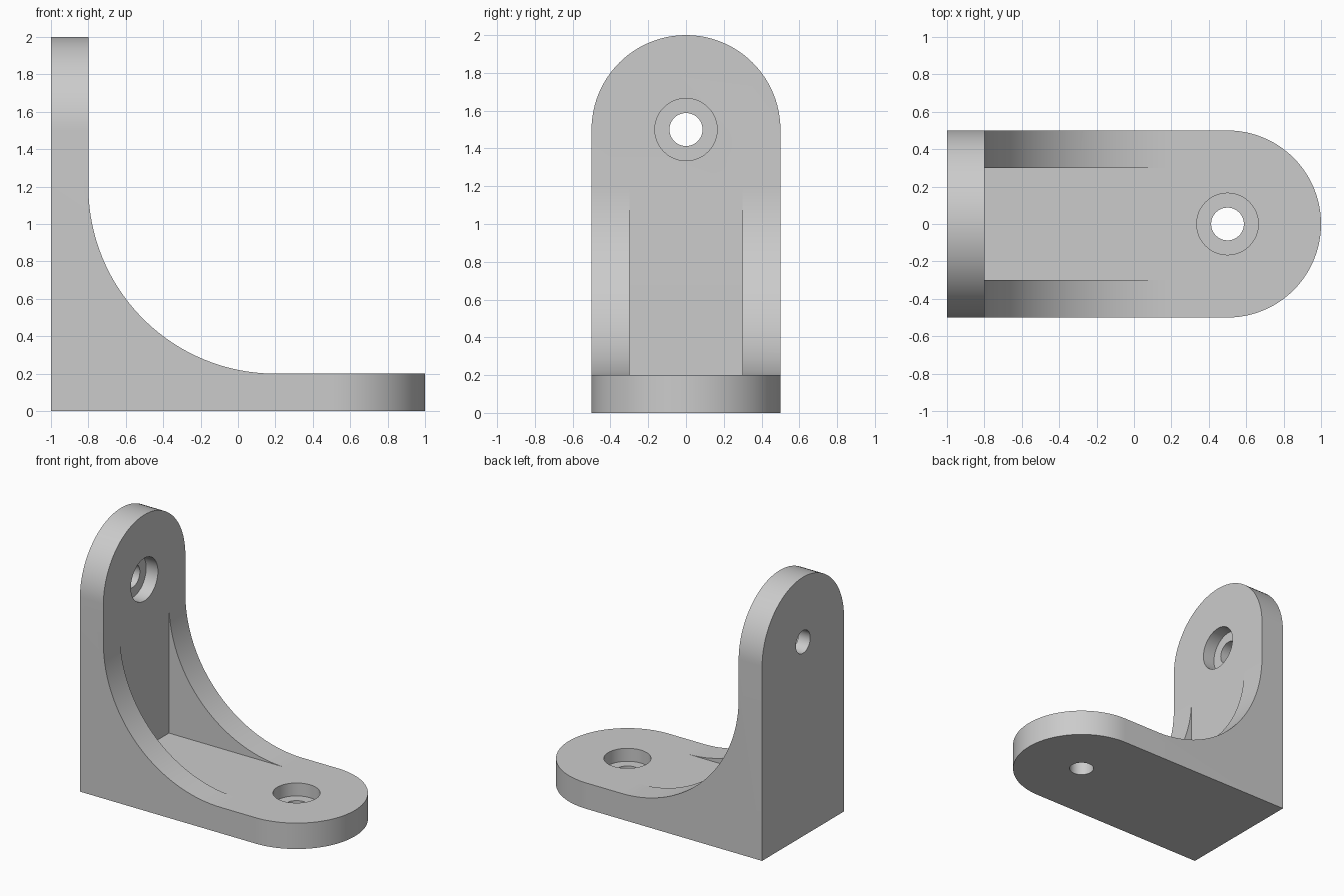
import bpy
import bmesh
from math import sin, cos, pi
from mathutils import Vector

if "Cube" in bpy.data.objects:
    bpy.data.objects.remove(bpy.data.objects["Cube"])


def prism(name, points, depth):
    """Extrude a closed loop of 3D points along the depth vector."""
    bm = bmesh.new()
    face = bm.faces.new([bm.verts.new(p) for p in points])
    ext = bmesh.ops.extrude_face_region(bm, geom=[face])
    verts = [v for v in ext["geom"] if isinstance(v, bmesh.types.BMVert)]
    bmesh.ops.translate(bm, verts=verts, vec=Vector(depth))
    bmesh.ops.recalc_face_normals(bm, faces=bm.faces)
    mesh = bpy.data.meshes.new(name)
    bm.to_mesh(mesh)
    bm.free()
    obj = bpy.data.objects.new(name, mesh)
    bpy.context.collection.objects.link(obj)
    return obj


def arc(cx, cy, r, a0, a1, n):
    return [(cx + r * cos(a0 + (a1 - a0) * i / n), cy + r * sin(a0 + (a1 - a0) * i / n))
            for i in range(n + 1)]


def boolean(target, cutter, operation):
    mod = target.modifiers.new(operation, 'BOOLEAN')
    mod.operation = operation
    mod.solver = 'EXACT'
    mod.object = cutter
    bpy.context.view_layer.objects.active = target
    bpy.ops.object.modifier_apply(modifier=mod.name)
    bpy.data.objects.remove(cutter, do_unlink=True)


# Side profile: L shape with a large concave fillet
profile = [(-1, 0), (1, 0), (1, 0.2)] + arc(0.2, 1.2, 1.0, -pi / 2, -pi, 48) + [(-0.8, 2), (-1, 2)]
bracket = prism("corner_bracket", [(x, -0.6, z) for x, z in profile], (0, 1.2, 0))

# Round the free ends of both plates
base_end = [(-1.5, -0.5)] + arc(0.5, 0, 0.5, -pi / 2, pi / 2, 48) + [(-1.5, 0.5)]
boolean(bracket, prism("base_outline", [(x, y, -0.5) for x, y in base_end], (0, 0, 3)), 'INTERSECT')
wall_end = [(0.5, -0.5)] + arc(0, 1.5, 0.5, 0, pi, 48) + [(-0.5, -0.5)]
boolean(bracket, prism("wall_outline", [(-1.5, y, z) for y, z in wall_end], (3, 0, 0)), 'INTERSECT')

# Pocket between the two side ribs
pocket = [(-0.8, 0.2)] + arc(0.2, 1.2, 0.98, -pi, -pi / 2, 2)
pocket = [(-0.8, 0.2), (0.2, 0.2), (0.2, 1.2), (-0.8, 1.2)]
boolean(bracket, prism("pocket", [(x, -0.3, z) for x, z in pocket], (0, 0.6, 0)), 'DIFFERENCE')

# Counterbored screw holes: through hole, then wide recess on the inner face
for radius, start in ((0.0875, -0.2), (0.165, 0.1)):
    ring = arc(0.5, 0, radius, 0, 2 * pi, 48)[:-1]
    boolean(bracket, prism("base_hole", [(x, y, start) for x, y in ring], (0, 0, 0.6)), 'DIFFERENCE')
    ring = arc(0, 1.5, radius, 0, 2 * pi, 48)[:-1]
    boolean(bracket, prism("wall_hole", [(start - 1, y, z) for y, z in ring], (0.6, 0, 0)), 'DIFFERENCE')

bracket.select_set(True)
bpy.context.view_layer.objects.active = bracket
bpy.ops.object.shade_smooth_by_angle(angle=pi / 6)
